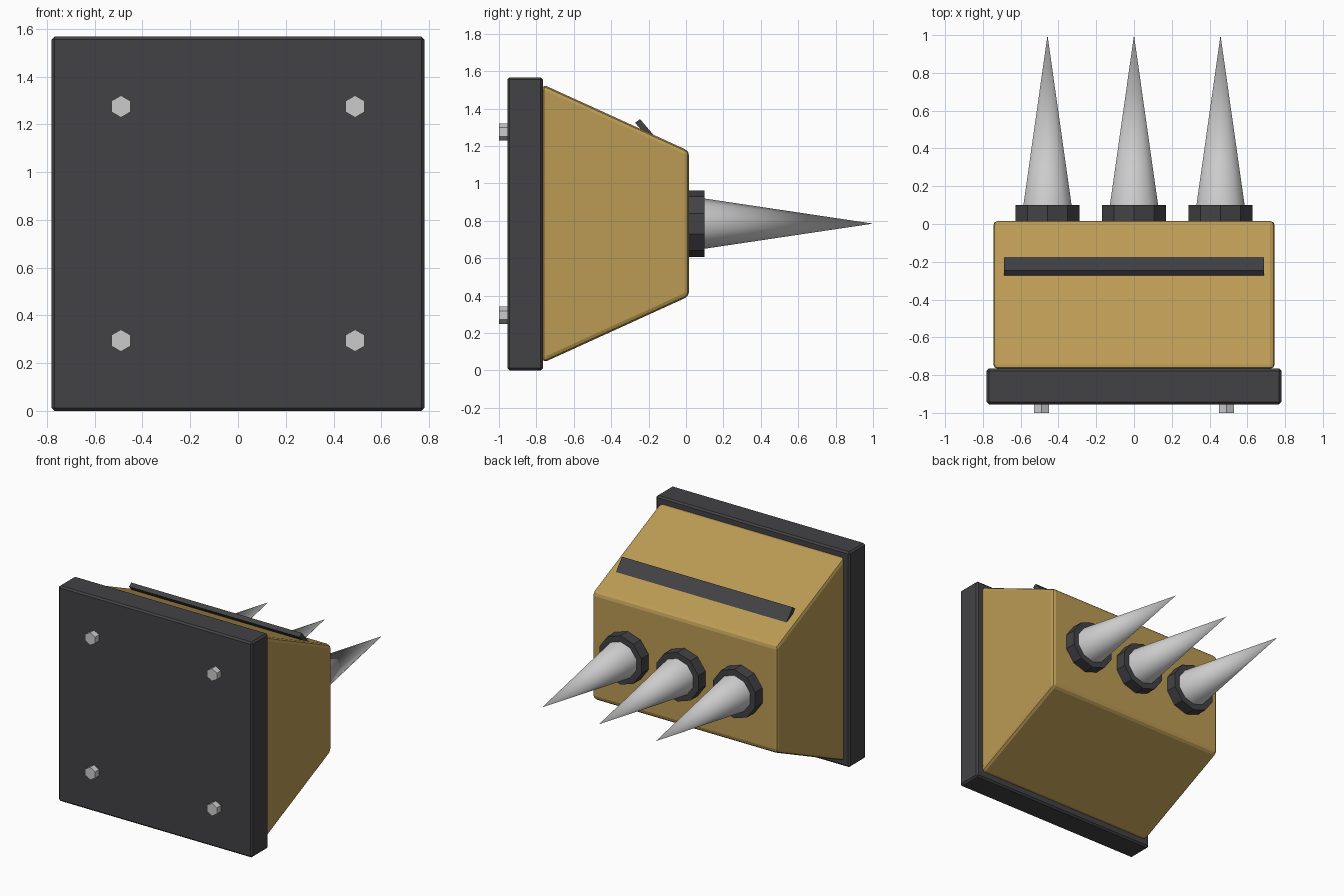
import bpy, bmesh, math
from mathutils import Matrix

if "Cube" in bpy.data.objects:
    bpy.data.objects.remove(bpy.data.objects["Cube"])


def material(name, rgb):
    m = bpy.data.materials.new(name)
    m.diffuse_color = (*rgb, 1)
    m.use_nodes = True
    m.node_tree.nodes["Principled BSDF"].inputs["Base Color"].default_value = m.diffuse_color
    return m


BRASS = material("brass", (0.5, 0.33, 0.09))
DARK = material("dark_metal", (0.055, 0.055, 0.06))


def finish(name, bm, mat=None, bevel=0, segments=1):
    bmesh.ops.recalc_face_normals(bm, faces=bm.faces[:])
    me = bpy.data.meshes.new(name)
    bm.to_mesh(me)
    bm.free()
    ob = bpy.data.objects.new(name, me)
    bpy.context.collection.objects.link(ob)
    if mat:
        me.materials.append(mat)
    if bevel:
        mod = ob.modifiers.new("bevel", 'BEVEL')
        mod.width = bevel
        mod.segments = segments
    return ob


def prism(name, half_width, profile, mat, bevel=0, segments=1):
    """Extrude a (y, z) profile across x."""
    bm = bmesh.new()
    face = bm.faces.new([bm.verts.new((-half_width, y, z)) for y, z in profile])
    ext = bmesh.ops.extrude_face_region(bm, geom=[face])
    verts = [v for v in ext["geom"] if isinstance(v, bmesh.types.BMVert)]
    bmesh.ops.translate(bm, verts=verts, vec=(2 * half_width, 0, 0))
    return finish(name, bm, mat, bevel, segments)


def cone_y(name, sides, x, z, y0, y1, r0, r1, mat=None):
    """Cylinder or cone along y, with a corner pointing straight up."""
    bm = bmesh.new()
    bmesh.ops.create_cone(bm, cap_ends=True, segments=sides, radius1=r0, radius2=r1, depth=y1 - y0)
    bmesh.ops.transform(bm, verts=bm.verts[:],
                        matrix=Matrix.Translation((x, (y0 + y1) / 2, z)) @ Matrix.Rotation(-math.pi / 2, 4, 'X'))
    bmesh.ops.remove_doubles(bm, verts=bm.verts[:], dist=1e-5)
    return finish(name, bm, mat)


MID = 0.785

# Mounting plate
prism("mounting_plate", 0.78, [(-0.955, 0), (-0.765, 0), (-0.765, 1.567), (-0.955, 1.567)], DARK, 0.012)

# Tapered wedge housing
prism("housing", 0.745, [(-0.767, MID - 0.745), (0.017, MID - 0.388),
                         (0.017, MID + 0.388), (-0.767, MID + 0.745)], BRASS, 0.025, 2)

# Tilted strip sunk into the upper slope
top, out, down = (-0.259, 1.334), (0.013, 0.010), (0.098, -0.115)
prism("top_strip", 0.687, [(top[0] + s * out[0] + t * down[0], top[1] + s * out[1] + t * down[1])
                           for s, t in ((-1, 0), (1, 0), (1, 1), (-1, 1))], DARK)

# Spikes with collars
for i in (-1, 0, 1):
    x = i * 0.458
    cone_y(f"collar_{i + 2}", 10, x, MID, 0.0, 0.10, 0.178, 0.178, DARK)
    spike = cone_y(f"spike_{i + 2}", 10, x, MID, 0.0, 1.0, 0.149, 0)
    for p in spike.data.polygons:
        p.use_smooth = len(p.vertices) == 3

# Hex bolts
for sx in (-1, 1):
    for sz in (-1, 1):
        cone_y("bolt", 6, sx * 0.49, MID + sz * 0.49, -1.0, -0.94, 0.046, 0.046)
